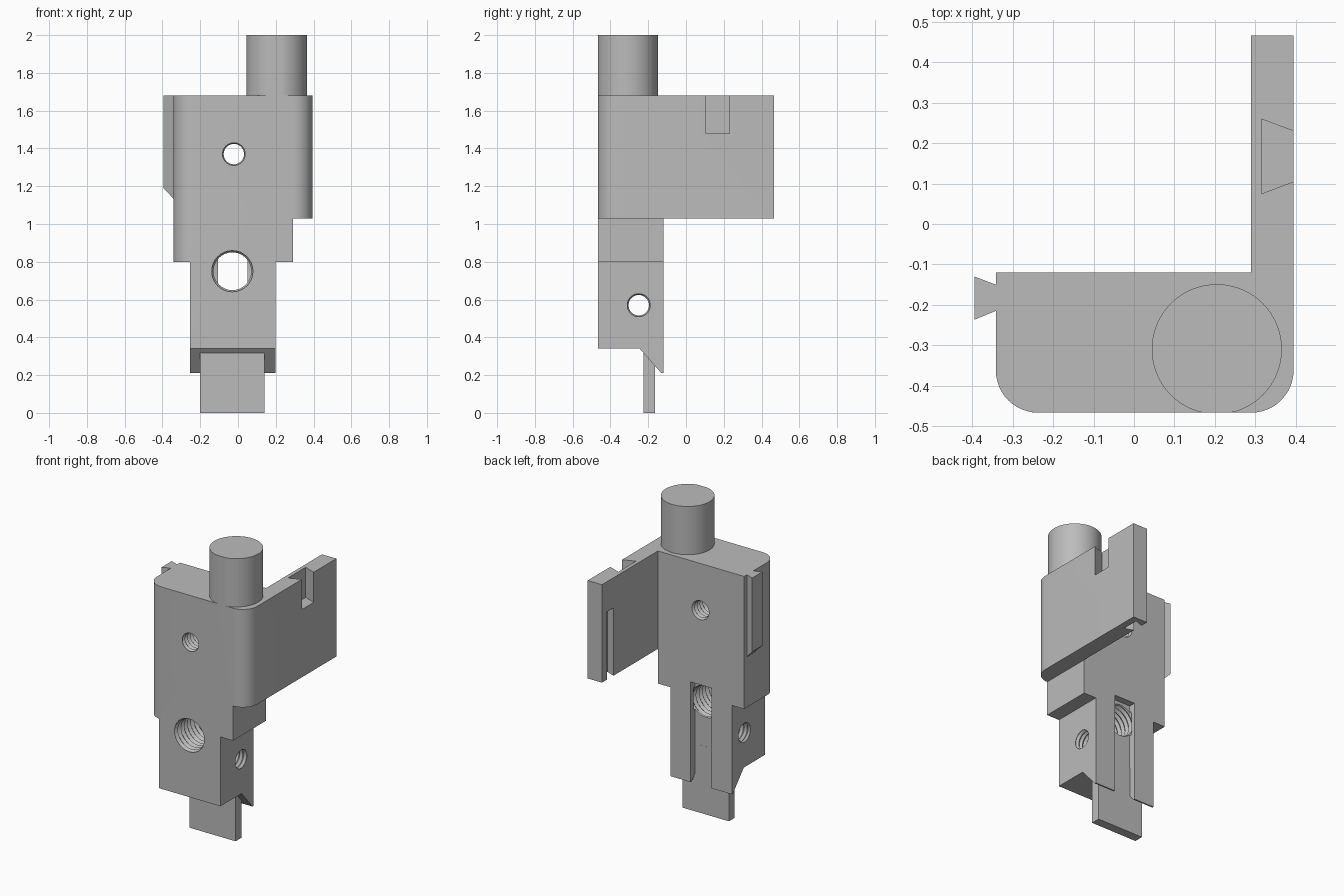
import bpy, bmesh
from math import cos, sin, pi, radians

cube = bpy.data.objects.get("Cube")
if cube:
    bpy.data.objects.remove(cube)

grey = bpy.data.materials.new("plain_grey")
grey.use_nodes = True
grey.diffuse_color = (0.5, 0.5, 0.5, 1)
grey.node_tree.nodes["Principled BSDF"].inputs["Base Color"].default_value = (0.5, 0.5, 0.5, 1)

FRONT, BACK = -0.467, -0.12   # front and back planes of the main block
TOP = 1.68
ROUND = 0.105


def make_object(name, bm):
    bmesh.ops.recalc_face_normals(bm, faces=bm.faces)
    mesh = bpy.data.meshes.new(name)
    bm.to_mesh(mesh)
    bm.free()
    mesh.materials.append(grey)
    obj = bpy.data.objects.new(name, mesh)
    bpy.context.collection.objects.link(obj)
    return obj


def loft(name, rings):
    """Closed solid through rings of equal length, capped at both ends."""
    bm = bmesh.new()
    loops = [[bm.verts.new(p) for p in ring] for ring in rings]
    n = len(loops[0])
    for a, b in zip(loops, loops[1:]):
        for i in range(n):
            j = (i + 1) % n
            bm.faces.new((a[i], a[j], b[j], b[i]))
    bm.faces.new(loops[0])
    bm.faces.new(loops[-1])
    return make_object(name, bm)


def prism(name, outline, lo, hi, axis="z"):
    place = {"z": lambda a, b, t: (a, b, t), "x": lambda a, b, t: (t, a, b)}[axis]
    return loft(name, [[place(a, b, t) for a, b in outline] for t in (lo, hi)])


def box(name, x0, x1, y0, y1, z0, z1):
    return prism(name, [(x0, y0), (x1, y0), (x1, y1), (x0, y1)], z0, z1)


def arc(cx, cy, r, start, end, steps=12):
    angles = [radians(start + (end - start) * i / steps) for i in range(steps + 1)]
    return [(cx + r * cos(a), cy + r * sin(a)) for a in angles]


def thread_cutter(name, axis, centre, z, r, depth, pitch, lo, hi):
    """Ridged cylinder that leaves a threaded bore along x or y."""
    rings, t, deep = [], lo, False
    while t < hi + pitch / 2:
        radius = r + depth if deep else r
        ring = []
        for i in range(32):
            a = 2 * pi * i / 32
            u, w = centre + radius * cos(a), z + radius * sin(a)
            ring.append((u, min(t, hi), w) if axis == "y" else (min(t, hi), u, w))
        rings.append(ring)
        t += pitch / 2
        deep = not deep
    return loft(name, rings)


def combine(target, other, operation):
    mod = target.modifiers.new("combine", "BOOLEAN")
    mod.operation, mod.solver, mod.object = operation, "EXACT", other
    bpy.context.view_layer.update()
    bpy.context.view_layer.objects.active = target
    bpy.ops.object.modifier_apply(modifier=mod.name)
    bpy.data.objects.remove(other)


# Upper block with the side plate, rounded at the two front corners
left_corner = arc(-0.342 + ROUND, FRONT + ROUND, ROUND, 180, 270)
right_corner = arc(0.395 - ROUND, FRONT + ROUND, ROUND, 270, 360)
body = prism("main_body", left_corner + right_corner
             + [(0.395, 0.467), (0.29, 0.467), (0.29, BACK), (-0.342, BACK)], 1.03, TOP)

# Middle block, then the lower block with its sloped underside
middle = prism("middle_block", left_corner + [(0.29, FRONT), (0.29, BACK), (-0.342, BACK)], 0.8, 1.03)
lower = prism("lower_block", [(FRONT, 0.34), (-0.245, 0.34), (-0.13, 0.21), (BACK, 0.21),
                              (BACK, 0.8), (FRONT, 0.8)], -0.253, 0.198, "x")
for part in (middle, lower):
    combine(body, part, "UNION")

# Channel down the back, dovetail pocket outside and dovetail groove inside the plate
cutters = [
    box("channel", -0.105, 0.05, -0.165, -0.05, 0.1, 0.875),
    prism("outer_pocket", [(0.315, 0.075), (0.415, 0.1125), (0.415, 0.2225), (0.315, 0.26)], 1.48, 1.8),
    prism("inner_groove", [(0.27, 0.353), (0.27, 0.407), (0.35, 0.437), (0.35, 0.323)], 0.95, 1.48),
    thread_cutter("large_bore", "y", -0.03, 0.75, 0.1, 0.014, 0.034, -0.478, -0.15),
    thread_cutter("small_bore", "y", -0.022, 1.37, 0.054, 0.012, 0.028, -0.474, -0.1),
    thread_cutter("cross_bore", "x", -0.25, 0.57, 0.054, 0.012, 0.028, -0.27, 0.22),
]
for cutter in cutters:
    combine(body, cutter, "DIFFERENCE")

# Thin blade at the bottom
blade = box("blade", -0.2, 0.14, -0.225, -0.1645, 0, 0.45)

# Round post on top, trimmed flush with the front face
post = prism("post", [(x, max(y, FRONT)) for x, y in arc(0.205, -0.31, 0.161, 0, 355, 71)], TOP, 2)

# Dovetail rail on the side, with its lower end bevelled
rail = prism("dovetail_rail", [(-0.342, -0.215), (-0.395, -0.237), (-0.395, -0.13), (-0.342, -0.15)],
             1.135, TOP)
for v in rail.data.vertices:
    if v.co.x < -0.39 and v.co.z < 1.2:
        v.co.z += 0.055

# Smooth the curved faces and keep the edges sharp
bpy.ops.object.select_all(action="DESELECT")
for obj in (body, blade, post, rail):
    obj.select_set(True)
bpy.context.view_layer.objects.active = body
bpy.ops.object.shade_smooth_by_angle(angle=radians(30))
